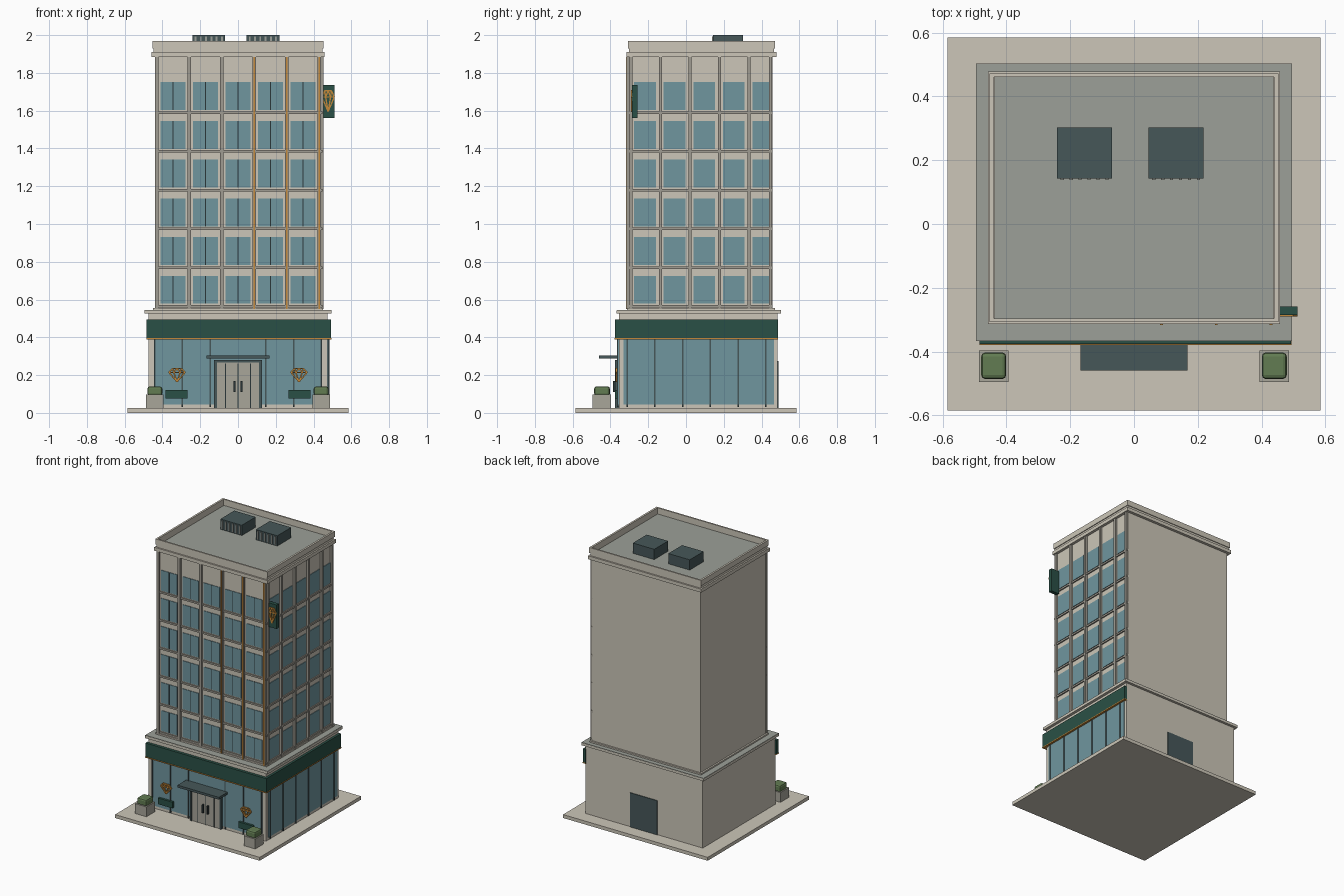
import bpy, bmesh
from mathutils import Vector

old = bpy.data.objects.get("Cube")
if old:
    bpy.data.objects.remove(old, do_unlink=True)


def material(name, rgb):
    lin = [((c / 255 + 0.055) / 1.055) ** 2.4 for c in rgb] + [1]
    m = bpy.data.materials.new(name)
    m.use_nodes = True
    m.diffuse_color = lin
    node = next(n for n in m.node_tree.nodes if n.type == 'BSDF_PRINCIPLED')
    node.inputs["Base Color"].default_value = lin
    node.inputs["Roughness"].default_value = 0.8
    return m


WALL = material("cream wall", (204, 198, 184))
STONE = material("grey stone", (160, 156, 146))
ROOF = material("roof grey", (156, 160, 152))
GLASS = material("blue glass", (112, 150, 159))
GREEN = material("dark green", (42, 80, 70))
GOLD = material("gold", (196, 136, 58))
SLATE = material("slate", (70, 87, 89))
LEAF = material("leaf green", (98, 124, 82))
DOOR = material("door grey", (168, 166, 154))
DARK = material("dark metal", (42, 54, 57))


def finish(name, bm, mat):
    bmesh.ops.recalc_face_normals(bm, faces=bm.faces)
    me = bpy.data.meshes.new(name)
    bm.to_mesh(me)
    bm.free()
    me.materials.append(mat)
    ob = bpy.data.objects.new(name, me)
    bpy.context.scene.collection.objects.link(ob)
    return ob


def add_box(bm, xs, ys, zs):
    made = bmesh.ops.create_cube(bm, size=1)["verts"]
    for v in made:
        v.co = [(a + b) / 2 + c * (b - a) for c, (a, b) in zip(v.co, (xs, ys, zs))]
    return made


def boxes(name, mat, items):
    bm = bmesh.new()
    for xs, ys, zs in items:
        add_box(bm, xs, ys, zs)
    return finish(name, bm, mat)


def box(name, mat, xs, ys, zs, bevel=0):
    ob = boxes(name, mat, [(xs, ys, zs)])
    if bevel:
        mod = ob.modifiers.new("Bevel", 'BEVEL')
        mod.width, mod.segments = bevel, 2
    return ob


def span(c, w):
    return (c - w / 2, c + w / 2)


def gem(name, cx, y, cz, w, h, t):
    """Wire outline of a cut gem, built from thin square bars."""
    pts = {"a": (-.28, .5), "b": (.28, .5), "l": (-.5, .2), "r": (.5, .2),
           "m": (-.2, .2), "n": (.2, .2), "t": (0, .5), "p": (0, -.5)}
    bm = bmesh.new()
    for i, j in "ab al br lr lp rp mp np mt nt am bn".replace("", "").split():
        p, q = (Vector((cx + pts[k][0] * w, y, cz + pts[k][1] * h)) for k in (i, j))
        d = q - p
        bar = bmesh.ops.create_cube(bm, size=1)["verts"]
        rot = d.to_track_quat('X', 'Y')
        for v in bar:
            v.co = (p + q) / 2 + rot @ Vector((v.co.x * d.length, v.co.y * t, v.co.z * t))
    return finish(name, bm, GOLD)


# Pavement slab
box("pavement", WALL, (-.585, .585), (-.585, .585), (0, .025))

# Shop floor, cornice and its flat roof
box("shop_body", WALL, (-.475, .475), (-.355, .485), (.025, .53))
box("shop_cornice", WALL, (-.495, .495), (-.367, .503), (.525, .543))
box("shop_roof", ROOF, (-.494, .494), (-.366, .502), (.543, .546))

# Shop glazing on the front and left sides
box("shop_glass_front", GLASS, (-.445, .445), (-.359, -.35), (.045, .39))
box("shop_glass_side", GLASS, (.47, .479), (-.33, .465), (.045, .39))
boxes("shop_mullions_front", SLATE,
      [(span(s * x, .008), (-.364, -.35), (.03, .39)) for x in (.148, .295, .44) for s in (-1, 1)])
boxes("shop_mullions_side", SLATE,
      [((.47, .484), span(-.312 + .147 * i, .008), (.03, .39)) for i in range(6)])

# Fascia band with gold trim
boxes("fascia", GREEN, [((-.485, .492), (-.376, -.35), (.396, .495)),
                        ((.47, .492), (-.376, .488), (.396, .495))])
boxes("fascia_trim", GOLD, [((-.485, .494), (-.379, -.35), (.389, .396)),
                            ((.47, .494), (-.379, .488), (.389, .396))])

# Entrance
boxes("door_frame", SLATE, [(span(s * .119, .014), (-.376, -.35), (.025, .28)) for s in (-1, 1)]
      + [((-.125, .125), (-.376, -.35), (.266, .28))])
box("entrance_doors", DOOR, (-.112, .112), (-.37, -.35), (.025, .266))
boxes("door_gaps", DARK, [(span(x, .004), (-.372, -.36), (.025, .262)) for x in (-.066, 0, .066)])
boxes("door_handles", DARK, [(span(s * .019, .009), (-.386, -.37), (.11, .17)) for s in (-1, 1)])
box("entrance_canopy", SLATE, (-.167, .167), (-.46, -.35), (.287, .304))

# Window gems, plaques and planters, one on each side of the entrance
for s, side in ((-1, "right"), (1, "left")):
    gem("gem_" + side, s * .323, -.37, .2, .085, .07, .007)
    box("plaque_" + side, GREEN, span(s * .325, .115), (-.376, -.35), (.075, .12))
    pot = box("planter_" + side, DOOR, span(s * .44, .092), (-.495, -.397), (.025, .097))
    box("bush_" + side, LEAF, span(s * .44, .078), (-.486, -.403), (.09, .14), .012)

# Service door at the back
box("service_door", SLATE, (-.11, .11), (.48, .49), (.025, .275))

# Tower, crowning band and parapet
box("tower_body", WALL, (-.438, .438), (-.3, .458), (.54, 1.92))
box("tower_band", WALL, (-.458, .458), (-.314, .478), (1.885, 1.91))
box("tower_plinth", WALL, (-.45, .45), (-.312, .47), (.546, .556))
box("roof_deck", ROOF, (-.437, .437), (-.299, .462), (1.91, 1.925))
boxes("parapet", WALL,
      [((-.453, .453), ys, (1.93, 1.97)) for ys in ((-.308, -.297), (.461, .472))]
      + [(span(s * .446, .014), (-.308, .472), (1.93, 1.97)) for s in (-1, 1)])
boxes("parapet_neck", WALL,
      [((-.447, .447), ys, (1.905, 1.935)) for ys in ((-.303, -.297), (.461, .467))]
      + [(span(s * .443, .008), (-.303, .467), (1.905, 1.935)) for s in (-1, 1)])

# Tower windows
floors = [.578 + .205 * i for i in range(6)]
bays = [.172 * (i - 2) for i in range(5)]
side_bays = [(-.275 + .157 * i, min(-.16 + .157 * i, .452)) for i in range(5)]
boxes("front_windows", GLASS,
      [(span(x, .13), (-.304, -.295), (z, z + .148)) for z in floors for x in bays])
boxes("window_bars", DARK,
      [(span(x, .004), (-.306, -.295), (z, z + .148)) for z in floors for x in bays])
boxes("side_windows", GLASS,
      [((.433, .442), ys, (z, z + .148)) for z in floors for ys in side_bays])

# Sills and piers
sills = [(z - .02, z - .007) for z in floors]
boxes("front_sills", STONE, [((-.44, .447), (-.309, -.295), zs) for zs in sills])
boxes("side_sills", STONE, [((.433, .447), (-.309, .458), zs) for zs in sills])
piers = [.172 * (i - 2.5) for i in range(6)]
boxes("front_piers", STONE, [(span(x, .019), (-.314, -.295), (.55, 1.885)) for x in piers])
boxes("side_piers", STONE,
      [((.433, .452), span(min(-.291 + .156 * i, .447), .017), (.55, 1.885)) for i in range(6)])
boxes("gold_strips", GOLD, [(span(x, .009), (-.317, -.31), (.55, 1.885)) for x in piers[3:]])

# Blade sign on the front left corner
box("blade_sign", GREEN, (.447, .512), (-.285, -.258), (1.56, 1.735))
gem("blade_sign_gem", .477, -.287, 1.65, .065, .11, .007)

# Rooftop units with vent slats
for s, side in ((-.155, "right"), (.132, "left")):
    box("roof_unit_" + side, SLATE, span(s, .173), (.142, .302), (1.92, 2))
    boxes("roof_unit_slats_" + side, ROOF,
          [(span(s + .028 * (i - 2.5), .01), (.138, .145), (1.932, 1.992)) for i in range(6)])
